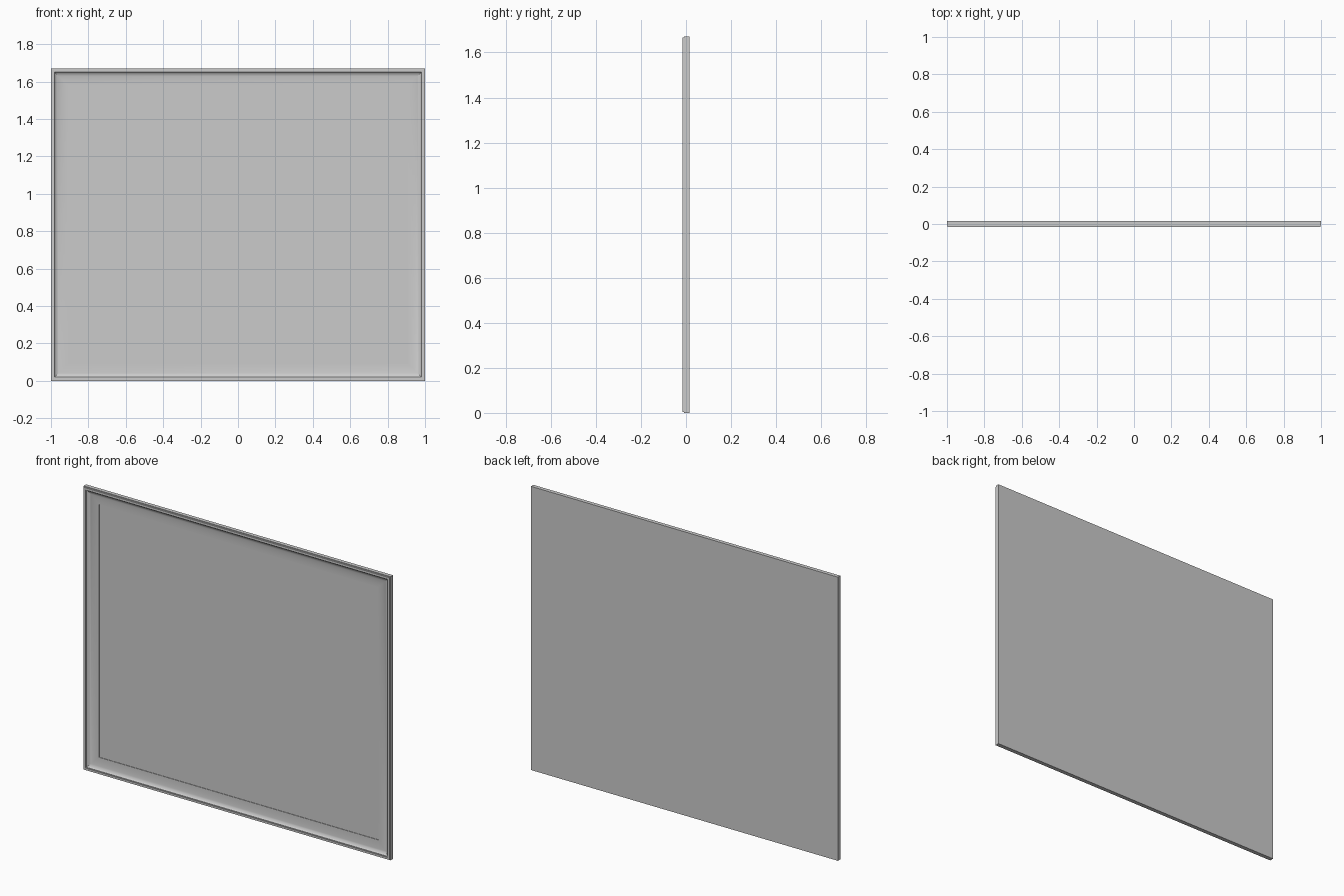
import bpy, bmesh
from math import sin, cos, pi, radians

if "Cube" in bpy.data.objects:
    bpy.data.objects.remove(bpy.data.objects["Cube"])

W, H = 2.0, 1.67          # overall width and height
BACK, FRONT = 0.015, -0.015
BORDER = 0.09             # frame width

grey = bpy.data.materials.new("plain grey")
grey.use_nodes = True
colour = (0.6, 0.6, 0.6, 1)
grey.diffuse_color = colour
grey.node_tree.nodes["Principled BSDF"].inputs["Base Color"].default_value = colour


def finish(bm, name):
    bmesh.ops.recalc_face_normals(bm, faces=bm.faces)
    mesh = bpy.data.meshes.new(name)
    bm.to_mesh(mesh)
    bm.free()
    mesh.materials.append(grey)
    obj = bpy.data.objects.new(name, mesh)
    bpy.context.collection.objects.link(obj)
    return obj


def rectangle(bm, inset, y):
    x, low, high = W / 2 - inset, inset, H - inset
    return [bm.verts.new(p) for p in
            ((-x, y, low), (x, y, low), (x, y, high), (-x, y, high))]


# Frame: a moulding profile (inset, depth) swept round the rectangle
profile = [(0, BACK), (0, -0.008), (0.004, -0.008), (0.004, FRONT),
           (0.016, FRONT), (0.016, -0.011), (0.02, -0.011)]
steps = 10
for i in range(1, steps + 1):
    a = pi / 2 * i / steps
    profile.append((BORDER - 0.07 * cos(a), -0.011 + 0.018 * sin(a)))
profile.append((BORDER, BACK))

bm = bmesh.new()
rings = [rectangle(bm, *point) for point in profile]
for ring, following in zip(rings, rings[1:] + rings[:1]):
    for k in range(4):
        n = (k + 1) % 4
        bm.faces.new((ring[k], ring[n], following[n], following[k]))
frame = finish(bm, "frame")

# Flat panel filling the opening, flush with the back of the frame
bm = bmesh.new()
front = rectangle(bm, BORDER, 0.01)
back = rectangle(bm, BORDER, BACK)
bm.faces.new(front)
bm.faces.new(back)
for k in range(4):
    n = (k + 1) % 4
    bm.faces.new((front[k], front[n], back[n], back[k]))
finish(bm, "panel")

# Smooth the cove and keep the mitres and steps sharp
bpy.ops.object.select_all(action="DESELECT")
frame.select_set(True)
bpy.context.view_layer.objects.active = frame
bpy.ops.object.shade_smooth_by_angle(angle=radians(20))
